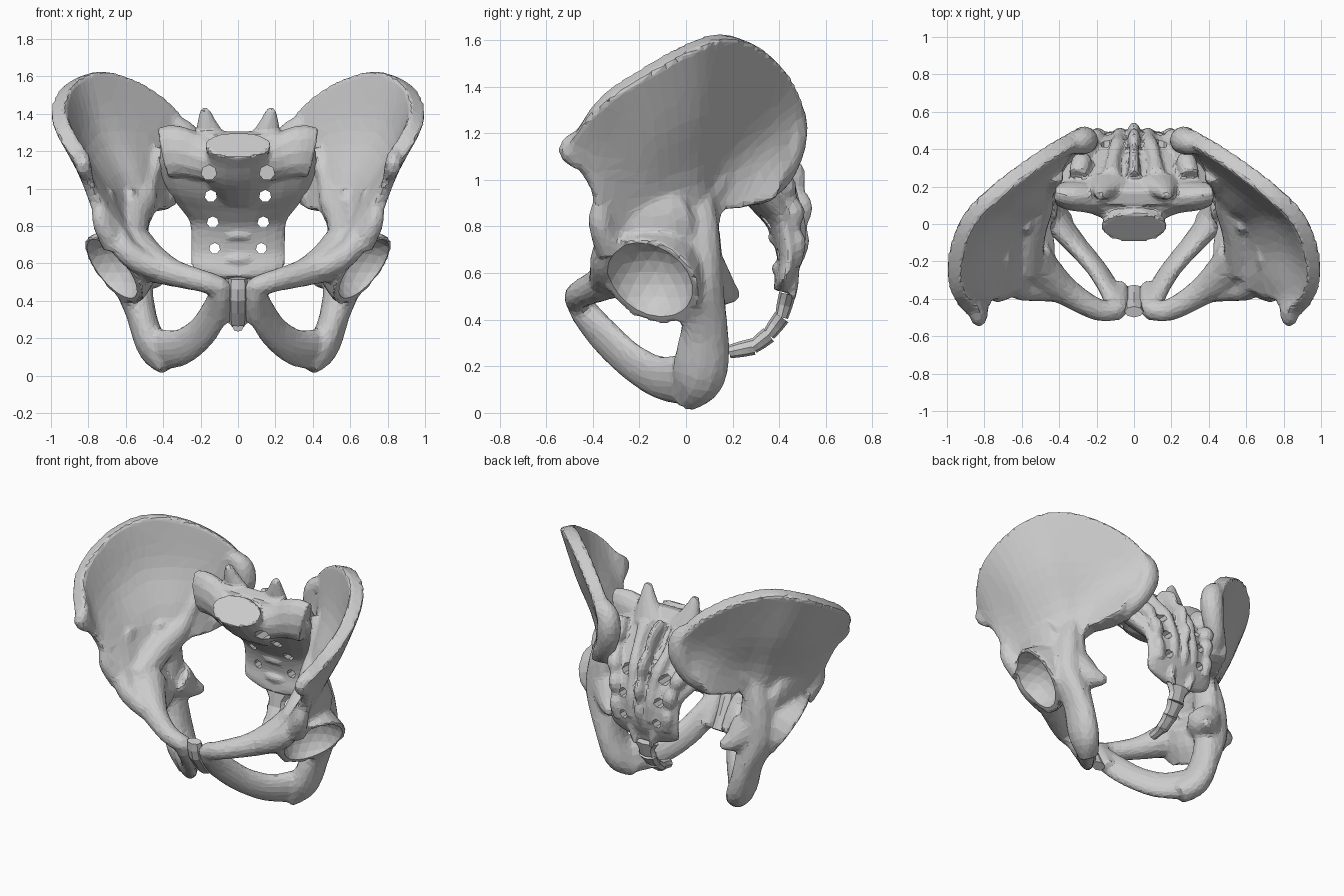
import bpy, bmesh, math
from mathutils import Vector, Matrix


def spline(pts, n):
    """Catmull-Rom through points of any dimension."""
    pts = [Vector(p) for p in pts]
    ext = [pts[0] * 2 - pts[1]] + pts + [pts[-1] * 2 - pts[-2]]
    out = []
    for i in range(len(pts) - 1):
        a, b, c, d = ext[i:i + 4]
        for k in range(n):
            t = k / n
            out.append((b * 2 + (c - a) * t + (a * 2 - b * 5 + c * 4 - d) * t * t
                        + (b * 3 - a - c * 3 + d) * t ** 3) * 0.5)
    return out + [pts[-1]]


def loft(bm, rings):
    """Closed skin over a row of rings."""
    vs = [[bm.verts.new(p) for p in r] for r in rings]
    n = len(vs[0])
    for r, s in zip(vs, vs[1:]):
        for k in range(n):
            bm.faces.new((r[k], r[(k + 1) % n], s[(k + 1) % n], s[k]))
    # fan caps
    for r in (vs[0], vs[-1]):
        c = bm.verts.new(sum((v.co for v in r), Vector()) / n)
        for k in range(n):
            bm.faces.new((r[k], r[(k + 1) % n], c))


def tube(bm, path, ref=(1, 0, 0), sides=12, n=4):
    """Elliptical tube: path points are x, y, z, radius along ref, other radius."""
    path = spline([p if len(p) == 5 else (*p, p[3]) for p in path], n)
    cs = [Vector(p[:3]) for p in path]
    rings = []
    for i, p in enumerate(path):
        t = (cs[min(i + 1, len(cs) - 1)] - cs[max(i - 1, 0)]).normalized()
        a = Vector(ref)
        a = (a - t * a.dot(t)).normalized()
        b = t.cross(a)
        rings.append([cs[i] + a * p[3] * math.cos(q) + b * p[4] * math.sin(q)
                      for q in (2 * math.pi * k / sides for k in range(sides))])
    loft(bm, rings)


def make(name, bm):
    bmesh.ops.recalc_face_normals(bm, faces=bm.faces)
    me = bpy.data.meshes.new(name)
    bm.to_mesh(me)
    bm.free()
    ob = bpy.data.objects.new(name, me)
    bpy.context.collection.objects.link(ob)
    return ob


def sculpt(ob, voxel, ratio, cutter=None, mirror=False, smooth=2):
    """Fuse the parts, cut, reduce to flat facets and bake."""
    m = ob.modifiers.new("fuse", 'REMESH')
    m.mode, m.voxel_size = 'VOXEL', voxel
    m = ob.modifiers.new("soften", 'SMOOTH')
    m.factor, m.iterations = 0.5, smooth
    m = ob.modifiers.new("facets", 'DECIMATE')
    m.ratio = ratio
    if cutter:
        m = ob.modifiers.new("cut", 'BOOLEAN')
        m.operation, m.solver, m.object = 'DIFFERENCE', 'EXACT', cutter
    if mirror:
        m = ob.modifiers.new("mirror", 'MIRROR')
        m.use_mirror_merge = False
    dg = bpy.context.evaluated_depsgraph_get()
    me = bpy.data.meshes.new_from_object(ob.evaluated_get(dg))
    ob.modifiers.clear()
    ob.data = me
    for p in me.polygons:
        p.use_smooth = False
    if cutter:
        bpy.data.objects.remove(cutter)


# ---- hip bone: iliac wing, columns from front edge to back edge, crest downwards
wing = [
    [(.83, -.50, 1.16), (.80, -.42, 1.03), (.73, -.38, .86), (.62, -.32, .70)],
    [(.94, -.38, 1.33), (.84, -.33, 1.13), (.72, -.28, .92), (.60, -.25, .70)],
    [(.96, -.20, 1.455), (.84, -.14, 1.20), (.69, -.13, .95), (.59, -.14, .70)],
    [(.89, .01, 1.57), (.77, .04, 1.28), (.63, .02, 1.00), (.57, .00, .70)],
    [(.74, .17, 1.62), (.63, .16, 1.30), (.54, .10, 1.03), (.53, .06, .75)],
    [(.53, .33, 1.55), (.49, .27, 1.28), (.475, .18, 1.04), (.48, .13, .87)],
    [(.34, .45, 1.40), (.38, .36, 1.22), (.42, .28, 1.03), (.44, .22, .88)],
    [(.25, .485, 1.22), (.30, .46, 1.12), (.36, .42, 1.01), (.39, .37, .91)],
]
rows = [spline(r, 4) for r in zip(*[[Vector(p) for p in c] for c in wing])]
cols = [spline(c, 4) for c in zip(*rows)]
thick = [v[0] for v in spline([(.046, 0), (.03, 0), (.042, 0), (.065, 0)], 4)]
bm = bmesh.new()
rings = []
for i, c in enumerate(cols):
    f, b = cols[max(i - 1, 0)], cols[min(i + 1, len(cols) - 1)]
    front, back = [], []
    for j, p in enumerate(c):
        d = c[min(j + 1, len(c) - 1)] - c[max(j - 1, 0)]
        nrm = (b[j] - f[j]).cross(d).normalized() * thick[j]
        front.append(p + nrm)
        back.append(p - nrm)
    rings.append(front + back[::-1])
loft(bm, rings)

# spines of the wing and the thick rear edge
tube(bm, [(.84, -.44, 1.2, .03), (.83, -.505, 1.13, .045), (.81, -.45, 1.06, .03)])
tube(bm, [(.74, -.35, .93, .04), (.73, -.37, .82, .05), (.66, -.32, .7, .07)])
tube(bm, [(.37, .41, 1.36, .04), (.28, .44, 1.29, .07), (.27, .445, 1.17, .075),
          (.33, .40, 1.02, .06), (.41, .29, .94, .06)])
# socket body, roof above it and the column behind it
tube(bm, [(.50, -.07, .69, .13), (.57, -.10, .64, .19), (.668, -.15, .562, .228)], (0, 0, 1), 18)
tube(bm, [(.68, -.13, .99, .02, .08), (.68, -.14, .86, .055, .17), (.63, -.13, .70, .09, .19)])
tube(bm, [(.57, .03, 1.0, .02, .07), (.585, .03, .86, .06, .1), (.60, .05, .72, .08, .1),
          (.60, .06, .55, .09, .1), (.56, .08, .38, .06, .1), (.52, .08, .25, .05, .09)])
# front lip of the socket running into the upper pubic branch
tube(bm, [(.66, -.31, .76, .06), (.60, -.345, .67, .065), (.52, -.345, .61, .07), (.40, -.36, .56, .06)])
# inner brim
tube(bm, [(.58, -.25, .71, .09), (.56, -.05, .84, .09), (.505, .09, .94, .075),
          (.475, .17, 1.05, .05), (.415, .27, 1.2, .05)])
# ischium and its spine
tube(bm, [(.55, .05, .92, .06, .08), (.55, .06, .65, .08, .1), (.54, .08, .45, .085, .09),
          (.505, .075, .28, .08, .115), (.45, .05, .145, .085, .115), (.37, .0, .055, .065, .06)])
tube(bm, [(.52, .07, .60, .12), (.47, .15, .53, .075), (.41, .22, .5, .025)])
# lower pubic branch: a blade facing the opening
tube(bm, [(.43, .03, .14, .12, .07), (.31, -.11, .15, .10, .055), (.20, -.24, .225, .09, .05),
          (.125, -.36, .34, .085, .05), (.09, -.45, .45, .06)], (.5, .2, .85))
# upper pubic branch, tubercle and pubic body
tube(bm, [(.08, -.46, .47, .055), (.19, -.46, .505, .06), (.35, -.37, .55, .075),
          (.48, -.27, .61, .11), (.56, -.2, .66, .14)], (0, 0, 1))
tube(bm, [(.10, -.44, .47, .05), (.175, -.50, .525, .03)])
tube(bm, [(.085, -.47, .49, .05), (.08, -.41, .40, .055), (.07, -.33, .29, .04)])
hip = make("hip_bones", bm)

bm = bmesh.new()
bmesh.ops.create_icosphere(bm, subdivisions=3, radius=.198,
                           matrix=Matrix.Translation((.70, -.165, .55)))
sculpt(hip, .016, .12, make("socket_cutter", bm), True, 5)

# ---- cartilage between the pubic bones
bm = bmesh.new()
tube(bm, [(0, -.47, .52, .05, .03), (0, -.44, .42, .055, .05), (0, -.35, .28, .05, .03)], sides=8, n=2)
make("pubic_joint", bm)

# ---- sacrum: curved plate
bm = bmesh.new()
tube(bm, [(0, .14, 1.30, .38, .04), (0, .18, 1.17, .425, .09), (0, .27, 1.03, .405, .1),
          (0, .36, .92, .33, .09), (0, .42, .82, .26, .075), (0, .445, .67, .255, .055),
          (0, .42, .57, .24, .04), (0, .41, .52, .10, .035)], sides=20)
# top vertebral body and its end plate
tube(bm, [(0, -.02, 1.235, .18, .105), (0, .03, 1.18, .165, .1), (0, .12, 1.09, .18, .1),
          (0, .28, .97, .14, .08)], sides=16)
# ridges between fused segments on the front
for y, z, w in ((.21, 1.02, .16), (.31, .89, .17), (.375, .75, .15), (.39, .62, .14)):
    tube(bm, [(-w, y + .05, z, .015), (0, y, z, .025), (w, y + .05, z, .015)], (0, 0, 1), 8)
# middle crest on the back, swelling at each segment
tube(bm, [(0, .25, 1.24, .03, .05), (0, .34, 1.17, .03, .07), (0, .40, 1.10, .025, .04),
          (0, .45, 1.03, .035, .06), (0, .47, .95, .025, .04), (0, .49, .88, .035, .055),
          (0, .485, .80, .025, .035), (0, .495, .73, .03, .035), (0, .47, .65, .03)])
for s in (-1, 1):
    # broad side wings reaching the hip bones
    tube(bm, [(s * .08, .10, 1.13, .11, .1), (s * .22, .14, 1.17, .12, .085),
              (s * .33, .15, 1.20, .14, .08), (s * .40, .16, 1.19, .14, .065)], (0, 0, 1), n=3)
    # upper joint processes and lower horns
    tube(bm, [(s * .13, .21, 1.2, .12, .07), (s * .16, .18, 1.31, .07, .05),
              (s * .18, .15, 1.43, .022)], n=2)
    tube(bm, [(s * .08, .46, .65, .03), (s * .08, .46, .57, .025), (s * .06, .46, .49, .015)], n=2)
    # inner and outer rough crests on the back
    tube(bm, [(s * .30, .26, 1.2, .05), (s * .28, .33, 1.13, .055), (s * .27, .35, 1.06, .035),
              (s * .24, .42, .98, .05), (s * .22, .44, .92, .035), (s * .205, .465, .86, .045),
              (s * .2, .46, .79, .03), (s * .195, .475, .73, .04), (s * .18, .46, .64, .035)])
    tube(bm, [(s * .12, .26, 1.2, .05), (s * .11, .35, 1.1, .035), (s * .09, .42, 1.0, .04),
              (s * .08, .46, .9, .03), (s * .075, .48, .8, .035), (s * .075, .48, .68, .03)])
sacrum = make("sacrum", bm)

# nerve holes
bm = bmesh.new()
for s in (-1, 1):
    for x, z, r, y, d in ((.155, 1.085, .04, .1, .3), (.145, .96, .032, .35, .6),
                          (.135, .82, .03, .4, .6), (.125, .68, .028, .4, .6)):
        bmesh.ops.create_cone(bm, cap_ends=True, segments=7, radius1=r * 1.1, radius2=r, depth=d,
                              matrix=Matrix.Translation((s * x, y, z)) @ Matrix.Rotation(math.pi / 2, 4, 'X'))
sculpt(sacrum, .013, .16, make("hole_cutter", bm), smooth=2)

# ---- tail bone: separate tapering segments
bones = [(.435, .51, .41, .41, .10, .065), (.41, .41, .355, .335, .07, .055),
         (.355, .335, .285, .28, .055, .048), (.29, .285, .185, .262, .045, .03)]
bm = bmesh.new()
for y0, z0, y1, z1, w0, w1 in bones:
    ym, zm = (y0 + y1) / 2, (z0 + z1) / 2
    tube(bm, [(0, y0, z0, w0, .036), (0, ym, zm, w1 * .95, .034), (0, y1, z1, w1, .028)], sides=8, n=2)
make("tail_bone", bm)
